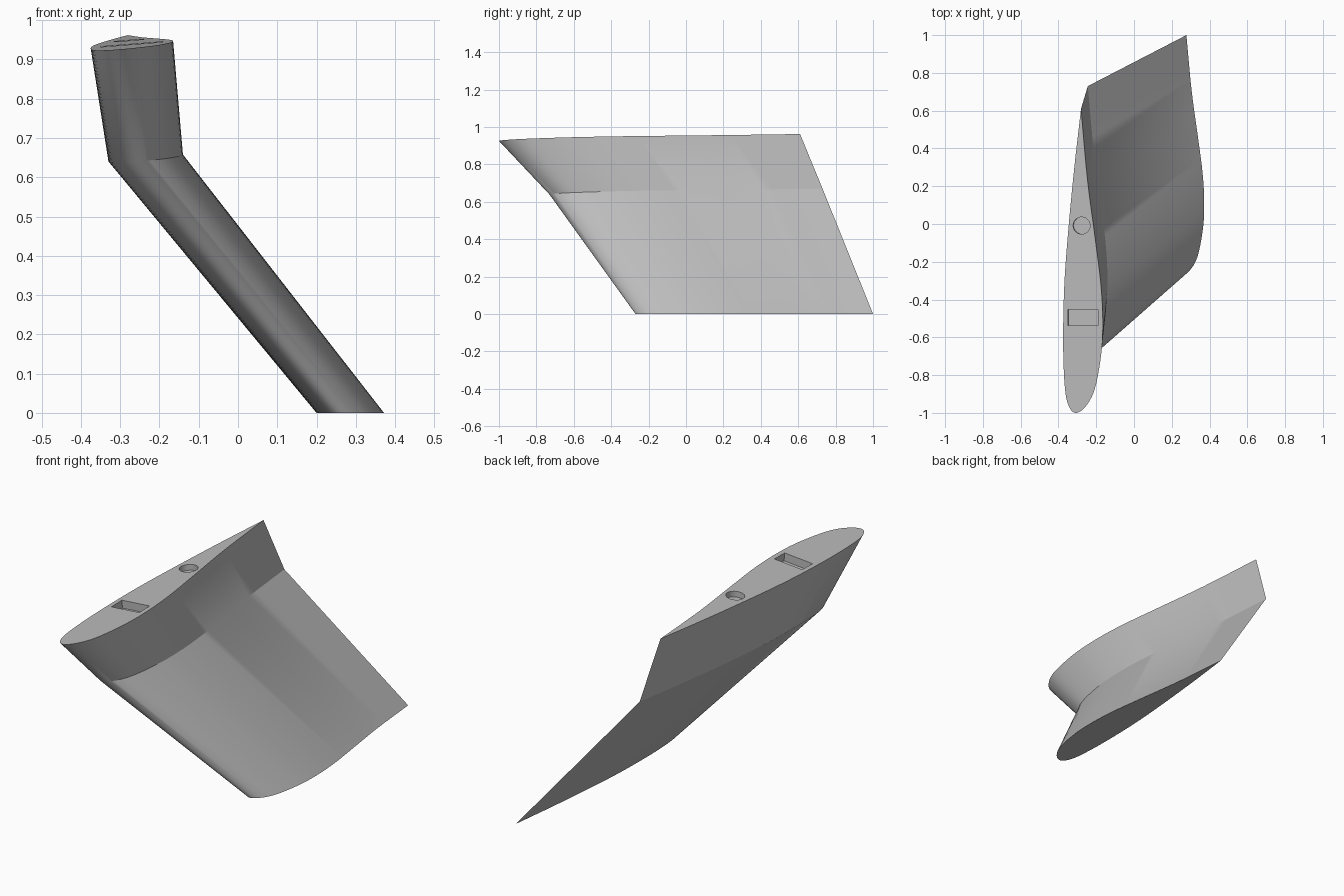
import bpy, bmesh, math
from mathutils import Vector

if "Cube" in bpy.data.objects:
    bpy.data.objects.remove(bpy.data.objects["Cube"])

grey = bpy.data.materials.new("plain grey")
grey.diffuse_color = (0.5, 0.5, 0.5, 1)
grey.use_nodes = True
grey.node_tree.nodes["Principled BSDF"].inputs["Base Color"].default_value = grey.diffuse_color

# Foil outline as (chord fraction, width fraction): tail, right side, nose, left side, tail
OUTLINE = [(1, .45), (.77, .61), (.58, .80), (.43, .945), (.31, .998), (.2, .965),
           (.08, .80), (.02, .56), (0, .32), (.02, .15), (.08, .045), (.22, 0),
           (.41, .025), (.59, .122), (.8, .275), (1, .45)]


def smooth_outline(points, steps=5):
    """Catmull-Rom curve through the outline, sharp at the tail."""
    p = [Vector(q) for q in points]
    p = [2 * p[0] - p[1]] + p + [2 * p[-1] - p[-2]]
    out = []
    for a, b, c, d in zip(p, p[1:], p[2:], p[3:]):
        for i in range(steps):
            t = i / steps
            out.append(0.5 * (2 * b + (c - a) * t + (2 * a - 5 * b + 4 * c - d) * t ** 2
                              + (3 * b - a - 3 * c + d) * t ** 3))
    return out


def make_object(name, bm):
    bmesh.ops.recalc_face_normals(bm, faces=bm.faces)
    mesh = bpy.data.meshes.new(name)
    bm.to_mesh(mesh)
    bm.free()
    mesh.materials.append(grey)
    obj = bpy.data.objects.new(name, mesh)
    bpy.context.collection.objects.link(obj)
    return obj


# Bent fin: left x, width, nose y, chord, tail height, slope along x, slope along y
SECTIONS = [(.20, .172, -.27, 1.27, 0, 0, 0),
            (-.33, .19, -.73, 1.46, .67, .08, .02),
            (-.375, .21, -1, 1.61, .962, .08, .0215)]
outline = smooth_outline(OUTLINE)
bm = bmesh.new()
rings = []
for x0, width, y0, chord, z, sx, sy in SECTIONS:
    tail_x = x0 + .45 * width
    ring = []
    for t, w in outline:
        x, y = x0 + w * width, y0 + t * chord
        ring.append(bm.verts.new((x, y, z + sx * (x - tail_x) + sy * (y - y0 - chord))))
    rings.append(ring)
n = len(outline)
for low, high in zip(rings, rings[1:]):
    for i in range(n):
        j = (i + 1) % n
        bm.faces.new((low[i], low[j], high[j], high[i]))
bm.faces.new(rings[0])
bm.faces.new(rings[-1])
fin = make_object("bent_fin", bm)

# Cutters for the two shallow sockets in the top face
bm = bmesh.new()
bmesh.ops.create_cube(bm, size=1)
slot = make_object("slot_cutter", bm)
slot.scale = (.16, .085, .2)
slot.location = (-.275, -.497, .938 - .04 + .1)

bm = bmesh.new()
bmesh.ops.create_cone(bm, cap_ends=True, segments=32, radius1=.045, radius2=.045, depth=.2)
hole = make_object("hole_cutter", bm)
hole.location = (-.283, -.01, .949 - .03 + .1)

for cutter in (slot, hole):
    cutter.rotation_euler = (.0215, -.08, 0)
    cutter.hide_render = True
    cutter.display_type = 'WIRE'
    mod = fin.modifiers.new(cutter.name, 'BOOLEAN')
    mod.operation = 'DIFFERENCE'
    mod.solver = 'EXACT'
    mod.object = cutter

# Bake the sockets, drop the cutters and shade
bpy.context.view_layer.objects.active = fin
fin.select_set(True)
for mod in list(fin.modifiers):
    bpy.ops.object.modifier_apply(modifier=mod.name)
for cutter in (slot, hole):
    bpy.data.objects.remove(cutter)
slot = hole = None
bpy.ops.object.select_all(action='DESELECT')
fin.select_set(True)
bpy.ops.object.shade_smooth_by_angle(angle=math.radians(30))
